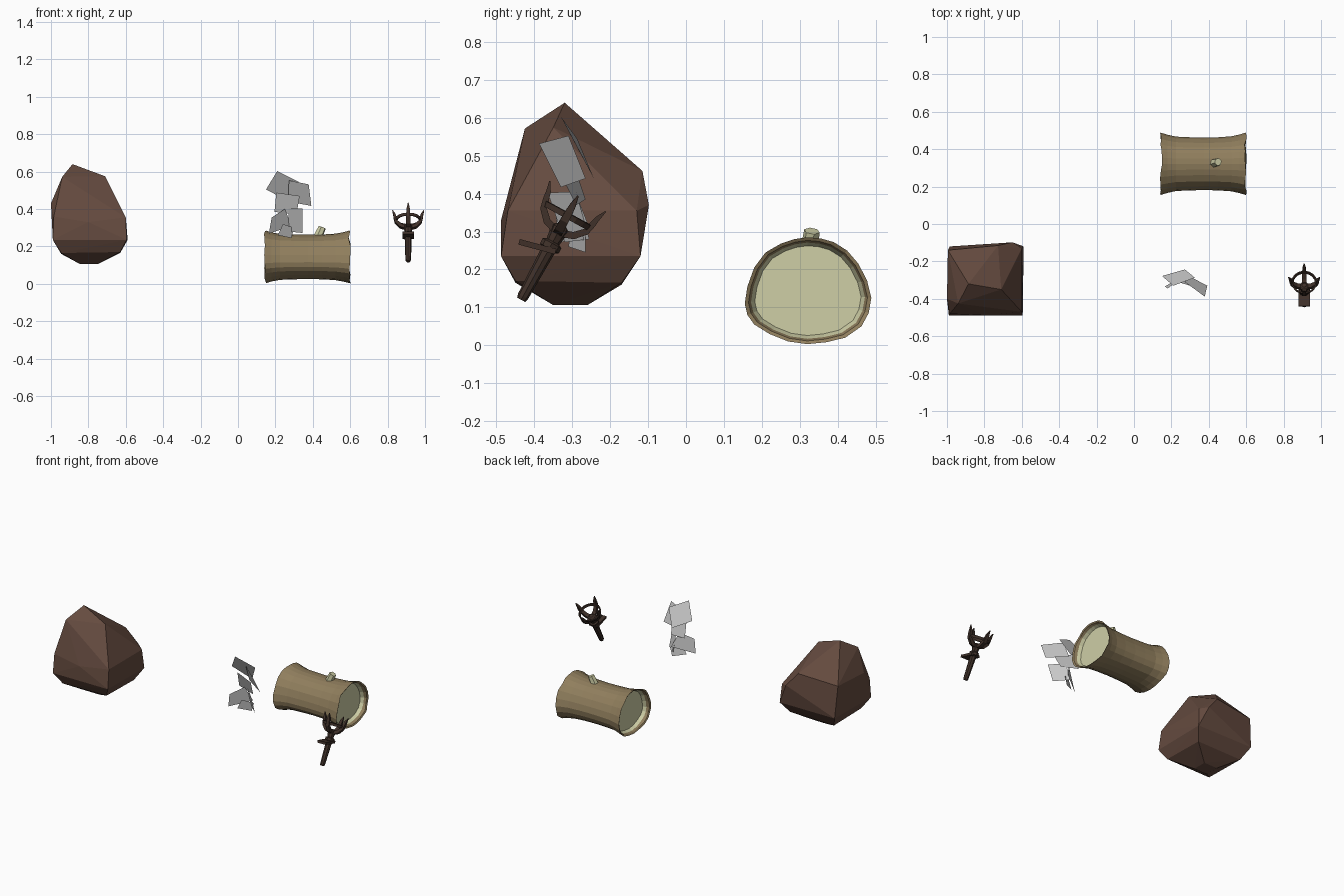
import bpy, bmesh, math, random
from mathutils import Vector, Matrix

if "Cube" in bpy.data.objects:
    bpy.data.objects.remove(bpy.data.objects["Cube"])
random.seed(4)

def mat(name, rgb):
    m = bpy.data.materials.new(name)
    m.diffuse_color = (*rgb, 1)
    m.use_nodes = True
    m.node_tree.nodes["Principled BSDF"].inputs["Base Color"].default_value = m.diffuse_color
    return m

ROCK = mat("rock_brown", (.13, .07, .05))
BARK = mat("bark", (.28, .21, .11))
WOOD = mat("cut_wood", (.62, .62, .38))
IRON = mat("dark_iron", (.05, .03, .022))

def finish(name, bm, *mats):
    bmesh.ops.recalc_face_normals(bm, faces=bm.faces[:])
    me = bpy.data.meshes.new(name)
    bm.to_mesh(me)
    bm.free()
    for m in mats:
        me.materials.append(m)
    ob = bpy.data.objects.new(name, me)
    bpy.context.collection.objects.link(ob)
    return ob

def loft(bm, rings, caps=True, close=False, mat_of=lambda i: 0):
    """Skin a list of point rings with quads."""
    vs = [[bm.verts.new(p) for p in r] for r in rings]
    n = len(vs[0])
    for i in range(len(vs) if close else len(vs) - 1):
        a, b = vs[i], vs[(i + 1) % len(vs)]
        for j in range(n):
            k = (j + 1) % n
            bm.faces.new((a[j], a[k], b[k], b[j])).material_index = mat_of(i)
    if caps:
        bm.faces.new(vs[0][::-1]).material_index = mat_of(0)
        bm.faces.new(vs[-1]).material_index = mat_of(len(vs) - 2)

# Boulder: convex hull of a few corner points
bm = bmesh.new()
pts = [(-.885, -.32, .64), (-.71, -.35, .575), (-.94, -.425, .572),
       (-.995, -.14, .44), (-1, -.40, .43), (-.727, -.115, .46), (-.65, -.098, .37),
       (-.6, -.13, .355), (-.6, -.47, .355), (-.8, -.488, .33), (-.985, -.48, .36),
       (-.59, -.12, .235), (-.595, -.488, .235), (-.99, -.488, .235), (-.985, -.12, .235),
       (-.63, -.17, .165), (-.63, -.45, .17), (-.945, -.45, .165), (-.945, -.17, .16),
       (-.75, -.35, .106), (-.845, -.35, .106), (-.845, -.26, .106), (-.75, -.26, .106)]
for p in pts:
    bm.verts.new(p)
r = bmesh.ops.convex_hull(bm, input=bm.verts[:])
bmesh.ops.delete(bm, geom=list({g for g in r["geom_interior"] + r["geom_unused"]
                               if isinstance(g, bmesh.types.BMVert)}), context='VERTS')
finish("boulder", bm, ROCK)

# Log: egg-shaped section, flared ragged ends, recessed cut faces
section = [(.155, .11), (.162, .155), (.18, .205), (.21, .245), (.25, .268), (.285, .28),
           (.32, .285), (.355, .282), (.39, .272), (.425, .25), (.455, .215), (.478, .17),
           (.489, .125), (.482, .085), (.463, .05), (.42, .02), (.37, .008), (.32, .003),
           (.27, .01), (.22, .03), (.18, .055), (.162, .08)]
CY, CZ = .32, .145
def log_ring(x, s, jag=None):
    return [(x + (jag[i] if jag else 0), CY + (y - CY) * s, CZ + (z - CZ) * s)
            for i, (y, z) in enumerate(section)]
jl, jr = ([random.uniform(-.006, .006) for _ in section] for _ in range(2))
stations = [(.185, .84, None), (.165, .9, None), (.150, .94, jl), (.145, 1, jl), (.18, .93, None),
            (.225, .87, None), (.30, .85, None), (.375, .84, None), (.45, .85, None),
            (.52, .88, None), (.565, .94, None), (.596, 1, jr), (.591, .94, jr),
            (.576, .9, None), (.556, .84, None)]
bm = bmesh.new()
last = len(stations) - 2
loft(bm, [log_ring(*s) for s in stations], mat_of=lambda i: 1 if i in (0, last) else 0)
finish("log", bm, BARK, WOOD)

# Branch stub on top of the log
bm = bmesh.new()
d = Vector((.4, .12, .9)).normalized()
bmesh.ops.create_cone(bm, cap_ends=True, segments=6, radius1=.026, radius2=.021, depth=.085,
                      matrix=Matrix.Translation((.433, .327, .263)) @ d.to_track_quat('Z', 'Y').to_matrix().to_4x4())
finish("branch_stub", bm, WOOD)

# Loose single-sided sheets
sheets = [
    ((.21, -.33, .603), (.325, -.287, .545), (.272, -.243, .44), (.15, -.278, .505)),
    ((.272, -.31, .553), (.378, -.388, .532), (.392, -.33, .417), (.268, -.265, .44)),
    ((.205, -.30, .488), (.33, -.34, .47), (.312, -.29, .37), (.195, -.265, .385)),
    ((.27, -.29, .405), (.345, -.365, .403), (.345, -.32, .272), (.27, -.255, .28)),
    ((.18, -.345, .355), (.25, -.29, .40), (.287, -.255, .31), (.165, -.335, .268)),
    ((.24, -.305, .32), (.30, -.265, .30), (.285, -.265, .245), (.213, -.31, .26))]
for i, q in enumerate(sheets):
    bm = bmesh.new()
    bm.faces.new([bm.verts.new(p) for p in q])
    finish(f"sheet_{i + 1}", bm)

# Wall torch holder, built upright and tilted into place
TILT = Matrix.Translation((.91, -.435, .12)) @ Matrix.Rotation(math.radians(-28.7), 4, 'X')
def circle(r, z, n=8):
    return [(r * math.cos(2 * math.pi * i / n), r * math.sin(2 * math.pi * i / n), z) for i in range(n)]

bm = bmesh.new()
loft(bm, [circle(*p) for p in [(.012, 0), (.015, .01), (.019, .15), (.028, .155), (.028, .17),
                               (.019, .175), (.022, .195), (.026, .215), (.012, .225)]])
finish("torch_handle", bm, IRON).matrix_world = TILT

# Basket hoop
bm = bmesh.new()
rings = []
for i in range(16):
    a = 2 * math.pi * i / 16
    rings.append([(r * math.cos(a), r * math.sin(a), z) for r, z in
                  ((.058, .247), (.066, .245), (.069, .26), (.062, .262))])
loft(bm, rings, caps=False, close=True)
finish("basket_hoop", bm, IRON).matrix_world = TILT

# Four curved prongs
path = [(.01, .205, .012), (.04, .215, .012), (.064, .24, .011), (.07, .265, .010),
        (.074, .285, .008), (.084, .312, .002)]
for k in range(4):
    bm = bmesh.new()
    rings = []
    for i, (x, z, w) in enumerate(path):
        p, q = path[max(i - 1, 0)], path[min(i + 1, len(path) - 1)]
        n = Vector((-(q[1] - p[1]), q[0] - p[0])).normalized() * w * .8
        rings.append([(x + n.x, -w, z + n.y), (x + n.x, w, z + n.y),
                      (x - n.x, w, z - n.y), (x - n.x, -w, z - n.y)])
    loft(bm, rings)
    finish(f"prong_{k + 1}", bm, IRON).matrix_world = TILT @ Matrix.Rotation(k * math.pi / 2, 4, 'Z')

# Wall bracket plate around the handle
bm = bmesh.new()
bmesh.ops.create_cube(bm, size=1, matrix=Matrix.Translation((.91, -.392, .26))
                      @ Matrix.Rotation(math.radians(-15), 4, 'X') @ Matrix.Diagonal((.06, .1, .015, 1)))
finish("bracket", bm, IRON)
